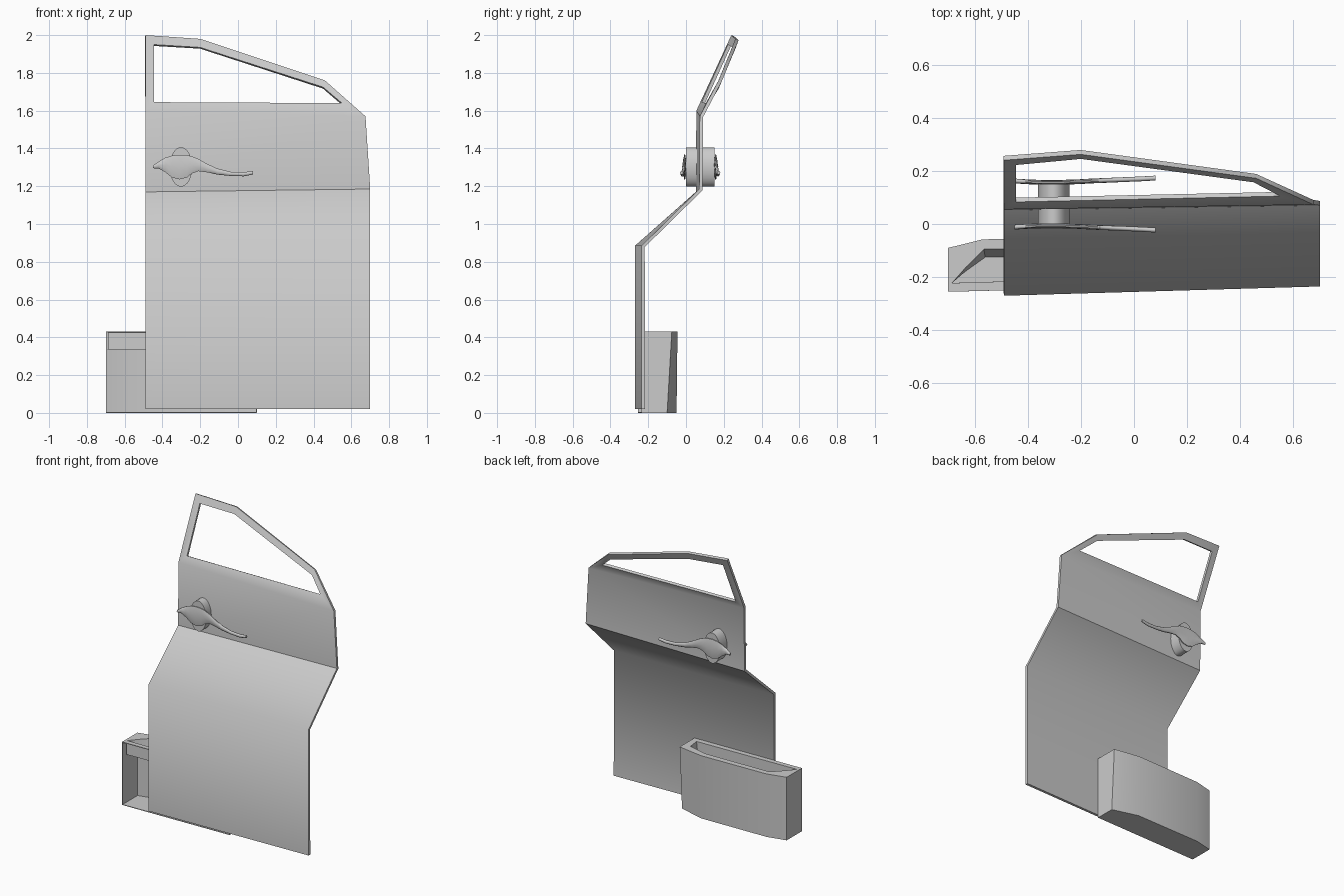
import bpy, bmesh, math

if "Cube" in bpy.data.objects:
    bpy.data.objects.remove(bpy.data.objects["Cube"])


def make_object(name, verts, faces, angle=40, thickness=0, sharp=()):
    me = bpy.data.meshes.new(name)
    me.from_pydata(verts, [], faces)
    ob = bpy.data.objects.new(name, me)
    bpy.context.collection.objects.link(ob)
    bpy.context.view_layer.objects.active = ob
    for o in bpy.context.selected_objects:
        o.select_set(False)
    ob.select_set(True)
    for e in me.edges:
        if set(e.vertices) in sharp:
            e.use_edge_sharp = True
    if thickness:
        mod = ob.modifiers.new("Solidify", 'SOLIDIFY')
        mod.thickness = thickness
        mod.offset = -1
        bpy.ops.object.modifier_apply(modifier=mod.name)
    bpy.ops.object.shade_smooth_by_angle(angle=math.radians(angle), keep_sharp_edges=True)
    return ob


# Door panel: folded sheet with an open window frame at the top
rows = [(-.49, -.27, .02), (.70, -.235, .02),
        (-.49, -.27, .885), (.70, -.235, .885),
        (-.49, .052, 1.17), (.70, .07, 1.185)]
outer = [(-.49, .055, 1.60), (-.49, .24, 2.0), (-.2, .262, 1.98),
         (.46, .172, 1.76), (.675, .073, 1.57)]
window = [(-.445, .083, 1.645), (-.445, .222, 1.95), (-.2, .245, 1.935),
          (.45, .157, 1.725), (.55, .105, 1.64)]
faces = [(0, 1, 3, 2), (2, 3, 5, 4), (4, 5, 10, 6)]
faces += [(6 + i, 11 + i, 11 + (i + 1) % 5, 6 + (i + 1) % 5) for i in range(5)]
make_object("door_panel", rows + outer + window, faces, 55, .018, [{4, 5}])

# Storage pocket: open towards the door, with a tapered tray in its top
top = [(-.70, -.255), (-.70, -.09), (-.57, -.058), (-.08, -.045), (.10, -.075), (.10, -.235)]
base = [(-.70, -.255), (-.70, -.09), (-.57, -.06), (-.08, -.05), (.10, -.10), (.10, -.235)]
slot = [(-.685, -.222), (-.63, -.16), (-.565, -.095), (-.08, -.085), (.05, -.12), (.06, -.20)]
tray = [(-.685, -.222), (-.63, -.175), (-.56, -.125), (-.08, -.115), (.04, -.14), (.05, -.20)]
verts = [(x, y, z) for loop, z in ((base, 0), (top, .432), (slot, .432), (tray, .34)) for x, y in loop]
faces = [tuple(range(6)), tuple(range(23, 17, -1))]
for k in range(3):
    for i in range(5 if k == 0 else 6):
        j = (i + 1) % 6
        faces.append((6 * k + i, 6 * k + 6 + i, 6 * k + 6 + j, 6 * k + j))
make_object("storage_pocket", verts, faces, 35, .006)

# Handle hub: oval barrel through the panel
N = 32
verts = [(-.302 + .06 * math.cos(2 * math.pi * i / N), y, 1.302 + .104 * math.sin(2 * math.pi * i / N))
         for y in (0, .15) for i in range(N)]
faces = [tuple(range(N)), tuple(range(2 * N - 1, N - 1, -1))]
faces += [(i, N + i, N + (i + 1) % N, (i + 1) % N) for i in range(N)]
make_object("handle_hub", verts, faces)

# Lever handles: lofted oval sections, (x, z top, z bottom, y), mirrored across the panel
stations = [(-.45, 1.31, 1.295, -.012), (-.42, 1.332, 1.293, -.010), (-.385, 1.353, 1.272, -.008),
            (-.35, 1.365, 1.243, -.007), (-.31, 1.370, 1.233, -.007), (-.27, 1.367, 1.243, -.007),
            (-.245, 1.361, 1.265, -.008), (-.21, 1.346, 1.278, -.009), (-.16, 1.318, 1.272, -.012),
            (-.11, 1.295, 1.261, -.014), (-.04, 1.277, 1.254, -.017), (.03, 1.275, 1.252, -.020),
            (.08, 1.281, 1.262, -.023)]
S = 10
MID = .075
for name, side in (("outer_handle", 1), ("inner_handle", -1)):
    verts = []
    for x, zt, zb, y in stations:
        for i in range(S):
            a = 2 * math.pi * i / S
            yy = y + .009 * math.cos(a)
            verts.append((x, MID + side * (yy - MID), (zt + zb) / 2 + (zt - zb) / 2 * math.sin(a)))
    n = len(stations)
    faces = [tuple(range(S)), tuple(range(n * S - 1, (n - 1) * S - 1, -1))]
    faces += [(k * S + i, k * S + S + i, k * S + S + (i + 1) % S, k * S + (i + 1) % S)
              for k in range(n - 1) for i in range(S)]
    ob = make_object(name, verts, faces, 50)
    bm = bmesh.new()
    bm.from_mesh(ob.data)
    bmesh.ops.recalc_face_normals(bm, faces=bm.faces)
    bm.to_mesh(ob.data)
    bm.free()

# Make the hub normals point outward
hub = bpy.data.objects["handle_hub"]
bm = bmesh.new()
bm.from_mesh(hub.data)
bmesh.ops.recalc_face_normals(bm, faces=bm.faces)
bm.to_mesh(hub.data)
bm.free()
